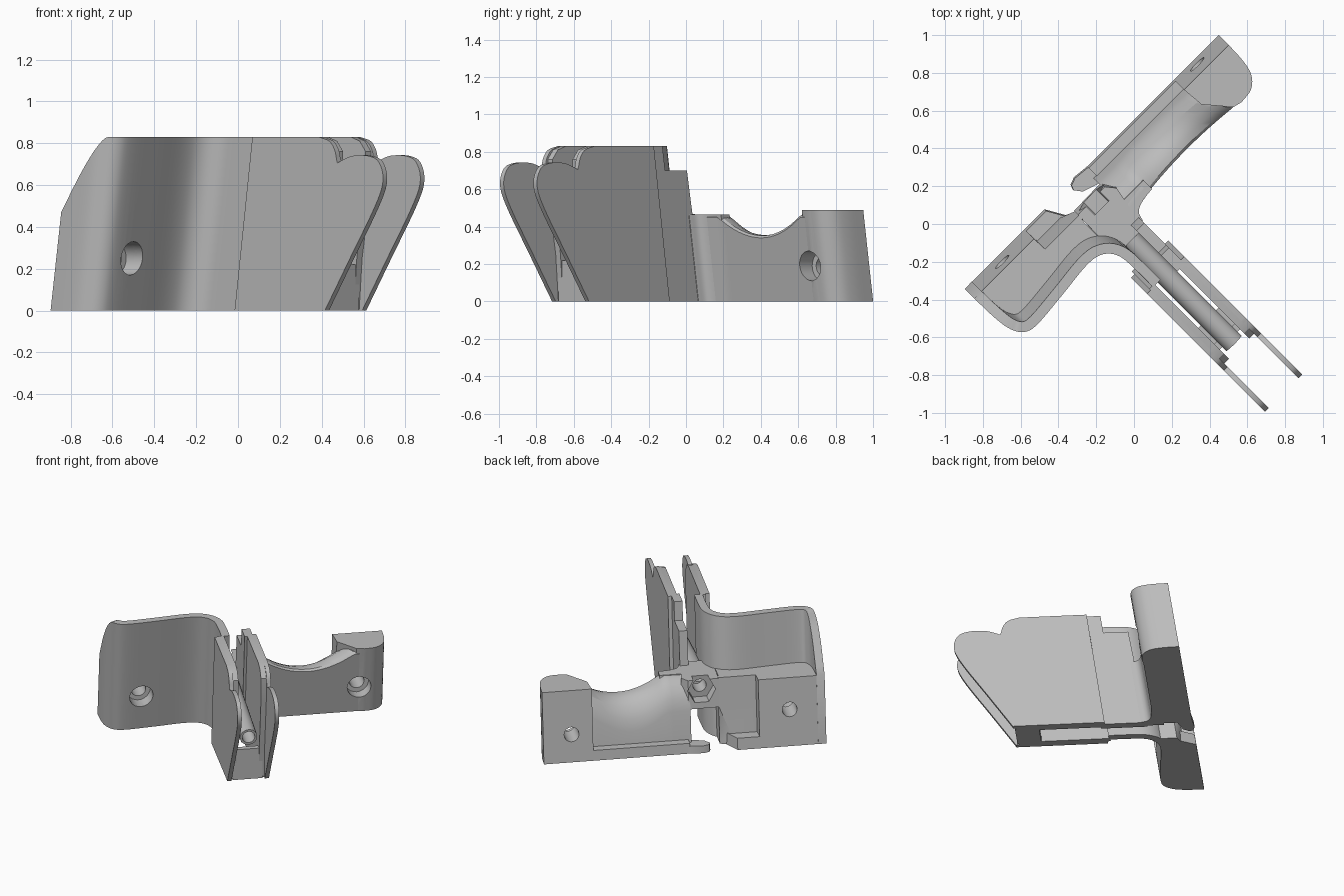
import bpy, bmesh, math
from mathutils import Matrix, Vector

cube = bpy.data.objects.get("Cube")
if cube:
    bpy.data.objects.remove(cube, do_unlink=True)

grey = bpy.data.materials.new("plain grey")
grey.use_nodes = True
grey.diffuse_color = (0.5, 0.5, 0.5, 1)
grey.node_tree.nodes["Principled BSDF"].inputs["Base Color"].default_value = (0.5, 0.5, 0.5, 1)

# Local frame: x runs out along the fork, y runs along the bar; the body leans forward
TURN = Matrix.Rotation(-math.pi / 4, 4, 'Z')
LEAN = 0.153
MID = -0.073          # centre line of the fork
parts = []


def loft(name, rings, lean=True):
    """Skin closed rings of (x, y, z) points and cap both ends."""
    bm = bmesh.new()
    rows = []
    for ring in rings:
        rows.append([bm.verts.new(TURN @ Vector((x + (LEAN * z if lean else 0), y, z)))
                     for x, y, z in ring])
    n = len(rows[0])
    for a, b in zip(rows, rows[1:]):
        for i in range(n):
            j = (i + 1) % n
            bm.faces.new((a[i], a[j], b[j], b[i]))
    bm.faces.new(rows[0])
    bm.faces.new(rows[-1])
    bmesh.ops.recalc_face_normals(bm, faces=bm.faces)
    mesh = bpy.data.meshes.new(name)
    bm.to_mesh(mesh)
    bm.free()
    obj = bpy.data.objects.new(name, mesh)
    bpy.context.collection.objects.link(obj)
    mesh.materials.append(grey)
    parts.append(obj)
    return obj


def prism(name, outline, z0, z1, lean=True):
    return loft(name, [[(x, y, z) for x, y in outline] for z in (z0, z1)], lean)


def box(name, x0, x1, y0, y1, z0, z1, lean=True):
    return prism(name, [(x0, y0), (x1, y0), (x1, y1), (x0, y1)], z0, z1, lean)


def slab(name, profile, y0, y1):
    return loft(name, [[(x, y, z) for x, z in profile] for y in (y0, y1)], False)


def spline(pts, steps=5):
    """Smooth curve through the points."""
    p = [Vector(q) for q in pts]
    p = [2 * p[0] - p[1]] + p + [2 * p[-1] - p[-2]]
    out = []
    for a, b, c, d in zip(p, p[1:], p[2:], p[3:]):
        for k in range(steps):
            t = k / steps
            out.append(0.5 * (2 * b + (c - a) * t + (2 * a - 5 * b + 4 * c - d) * t * t
                              + (3 * b - a - 3 * c + d) * t ** 3))
    return out + [p[-2]]


def rod(name, a, b, r, sides=24):
    """Straight rod between two points."""
    a, b = Vector(a), Vector(b)
    q = (b - a).to_track_quat('Z', 'Y')
    circle = [q @ Vector((r * math.cos(i * math.tau / sides), r * math.sin(i * math.tau / sides), 0))
              for i in range(sides)]
    return loft(name, [[tuple(e + c) for c in circle] for e in (a, b)], False)


def cut(targets, cutter):
    """Cut a shape out of the targets, then discard it."""
    parts.remove(cutter)
    cutter.hide_render = True
    for obj in targets:
        mod = obj.modifiers.new("cut", 'BOOLEAN')
        mod.operation, mod.solver, mod.object = 'DIFFERENCE', 'EXACT', cutter
        graph = bpy.context.evaluated_depsgraph_get()
        mesh = bpy.data.meshes.new_from_object(obj.evaluated_get(graph))
        obj.modifiers.clear()
        obj.data = mesh
    bpy.data.objects.remove(cutter, do_unlink=True)


# Tall curved shell, flowing into the side of the fork
path = spline([(-.39, -.877), (-.27, -.872), (-.19, -.855), (-.13, -.81), (-.113, -.73), (-.13, -.53),
               (-.15, -.33), (-.13, -.23), (-.06, -.175), (.06, -.165), (.18, -.165)])
sections = []
for i, p in enumerate(path):
    d = (path[min(i + 1, len(path) - 1)] - path[max(i - 1, 0)]).normalized()
    q = p + Vector((-d.y, d.x)) * 0.055
    top = .83 - .36 * max(0, (-.17 - p.x) / .22) ** 1.2 if p.y < -.5 else .83
    sections.append([(p.x, p.y, 0), (p.x, p.y, top), (q.x, q.y, top), (q.x, q.y, 0)])
shell = loft("tall_shell", sections)

# Low block behind the shell, then a recessed web chamfered towards the centre gap
block_a = prism("tall_wing_block", [(-.39, -.873), (-.27, -.865), (-.19, -.82), (-.15, -.72),
                                    (-.17, -.42), (-.39, -.43)], 0, .468)
loft("tall_wing_web", [[(-.31, -.44, z), (-.16, -.44, z), (-.14, -.18, z), (-.27, -.18, z), (-.31, y, z)]
                       for z, y in ((0, -.27), (.08, -.25), (.28, -.17), (.468, -.17))])
prism("tall_wing_ledge", [(-.39, -.44), (-.25, -.44), (-.25, -.2), (-.39, -.28)], 0, .08)

# Low wing: end block and scooped saddle
block_b = prism("low_wing_block", [(-.39, .69), (-.27, .70), (-.14, .81)]
                + [tuple(p) for p in spline([(-.128, .86), (-.14, .94), (-.19, .995), (-.27, 1.018), (-.39, 1.025)])],
                0, .49)
rings = []
for i in range(29):
    u = .02 + .03 * i
    h = min(.465, .355 + .11 * (abs(u - .485) / .31) ** 2)
    f = -.135 + .03 * max(0, 1 - u / .2)
    sec = [(-.33, 0), (-.33, h - .2), (-.315, h - .12), (-.28, h - .05), (-.23, h - .012),
           (f - .05, h), (f - .015, h - .003), (f, h - .015), (f, 0)]
    skew = .6 * min(1, max(0, (u - .2) / .5))      # the scoop runs slightly askew
    rings.append([(x, u + skew * (x - f), z) for x, z in sec])
saddle = loft("low_wing_saddle", rings)
box("low_wing_ledge", -.39, -.25, .04, .72, 0, .07)
prism("low_wing_tongue", [(-.39, .05), (-.4, -.05), (-.385, -.09), (-.36, -.1), (-.32, -.07), (-.28, .05)], 0, .05)
prism("low_wing_fillet", [tuple(p) for p in spline([(-.135, .2), (-.125, .12), (-.1, .065), (-.05, .045)])]
      + [(-.05, 0), (-.2, 0), (-.2, .2)], 0, .464)

# Centre bridge with hexagonal nut pocket
NUT = -.06
bridge = prism("centre_bridge", [(-.315, -.175), (-.32, .03), (-.27, .07), (-.02, .02),
                                 (-.02, -.14), (-.13, -.18)], .27, .466)
cut([bridge], rod("nut_cutter", (-.5, NUT, .395), (-.18, NUT, .395), .095, 6))
cut([bridge], rod("bolt_cutter", (-.5, NUT, .395), (.2, NUT, .395), .045))

# Screw holes with wide front recesses
for u, z, targets in ((-.636, .25, [shell, block_a]), (.834, .19, [block_b, saddle])):
    cut(targets, rod("screw_cutter", (-.6, u, z), (.2, u, z), .05))
    cut(targets, rod("head_cutter", (-.2, u, z), (.2, u, z), .08))

# Root wall on the low wing side
slab("fork_root_wall", [(-.09, 0), (.22, 0), (.34, .83), (.22, .83), (.2, .7), (.035, .7)], -.015, .042)

# Fork plates with lobed tips, mirrored about the centre line
lobe = [tuple(p) for p in spline([(.8, 0), (.97, .25), (1.14, .5), (1.193, .62), (1.165, .71), (1.09, .74),
                                  (.99, .74), (.92, .72), (.885, .705)])]
crest = [tuple(p) for p in spline([(.88, .72), (.865, .77), (.83, .81), (.76, .83)])]
plate = [(.19, 0)] + lobe + crest + [(.31, .83)]
rail = [(.17, 0), (.78, 0), (.8, .25), (.86, .6), (.86, .76), (.82, .81), (.76, .83), (.3, .83)]


def mirrored(name, profile, a, b):
    for side, s in (("left", 1), ("right", -1)):
        slab(side + "_" + name, profile, MID + s * a, MID + s * b)


mirrored("fork_plate", plate, .112, .14)
mirrored("fork_rail", rail, .076, .113)

# Cross piece, floor and bolt tube between the plates
box("fork_cross_piece", .75, .79, MID - .1, MID + .1, 0, .22, False)
box("fork_floor", .63, .78, MID - .1, MID + .1, 0, .04, False)
tube = rod("bolt_tube", (-.05, MID, .405), (.82, MID, .32), .058)
cut([tube], rod("bore_cutter", (-.31, MID, .43), (1.01, MID, .302), .042))

# Smooth shading with crisp edges
bpy.ops.object.select_all(action='DESELECT')
for obj in parts:
    obj.select_set(True)
bpy.context.view_layer.objects.active = parts[0]
bpy.ops.object.shade_smooth_by_angle(angle=math.radians(30))
